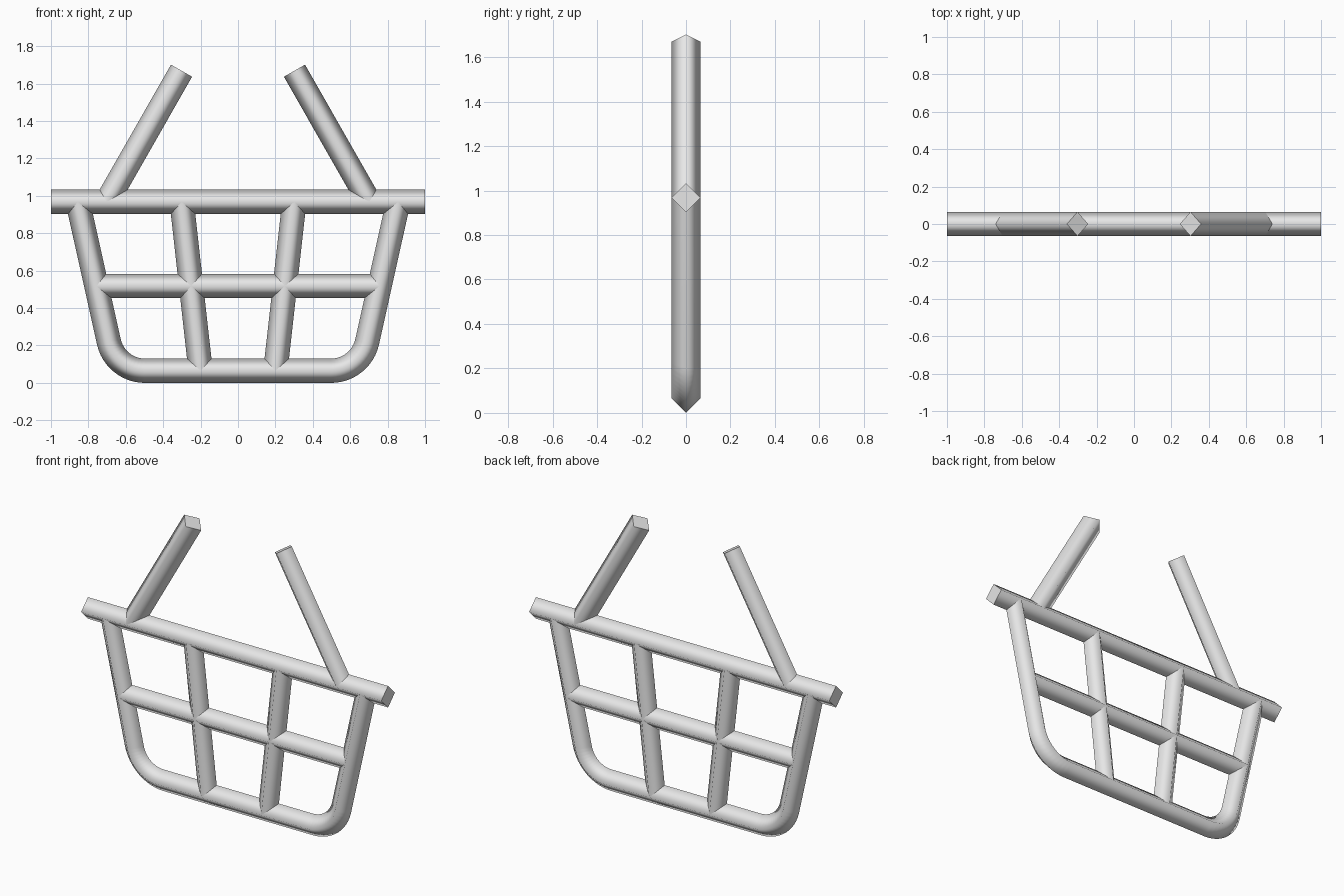
import bpy, bmesh, math
from mathutils import Vector

if "Cube" in bpy.data.objects:
    bpy.data.objects.remove(bpy.data.objects["Cube"])

R = 0.065                                   # half diagonal of the square tube
RAIL_Z, MID_Z, BASE_Z = 0.968, 0.518, R     # heights of the horizontal bars

grey = bpy.data.materials.new("light grey")
grey.diffuse_color = (0.8, 0.8, 0.8, 1)
grey.use_nodes = True
grey.node_tree.nodes["Principled BSDF"].inputs["Base Color"].default_value = grey.diffuse_color


def tube(name, path):
    """Sweep a diamond section along a path of (x, z) points, smooth sides and flat caps."""
    pts = [Vector((x, 0, z)) for x, z in path]
    bm = bmesh.new()
    rings = []
    for i, p in enumerate(pts):
        a = (p - pts[i - 1]).normalized() if i else None
        b = (pts[i + 1] - p).normalized() if i < len(pts) - 1 else None
        t = ((a or b) + (b or a)).normalized()
        miter = R / t.dot(a or b)
        n = Vector((-t.z, 0, t.x)) * miter
        y = Vector((0, R, 0))
        rings.append([bm.verts.new(p + d) for d in (n, y, -n, -y)])
    for r0, r1 in zip(rings, rings[1:]):
        for k in range(4):
            j = (k + 1) % 4
            bm.faces.new((r0[k], r0[j], r1[j], r1[k])).smooth = True
    for ring in (rings[0], rings[-1]):
        cap = bm.faces.new(ring)
        for e in cap.edges:
            e.smooth = False
    bmesh.ops.recalc_face_normals(bm, faces=bm.faces)
    mesh = bpy.data.meshes.new(name)
    bm.to_mesh(mesh)
    bm.free()
    mesh.materials.append(grey)
    obj = bpy.data.objects.new(name, mesh)
    bpy.context.collection.objects.link(obj)
    return obj


# Horizontal bars
tube("top_rail", [(-1, RAIL_Z), (1, RAIL_Z)])
tube("middle_rail", [(-0.757, MID_Z), (0.757, MID_Z)])

# Outer frame: sloping sides joined to the base by rounded corners
top_x, corner_x, tangent = 0.857, 0.656, 0.158
turn = math.atan2(RAIL_Z - BASE_Z, top_x - corner_x)
bend = tangent / math.tan(turn / 2)
cx, cz = corner_x - tangent, BASE_Z + bend
steps = 12
half = [(cx + bend * math.sin(turn * i / steps), cz - bend * math.cos(turn * i / steps))
        for i in range(steps + 1)] + [(top_x, RAIL_Z)]
tube("outer_frame", [(-x, z) for x, z in reversed(half)] + half)

# Mirrored uprights and handles
for side, s in (("left", -1), ("right", 1)):
    tube(side + "_upright", [(s * 0.2, BASE_Z), (s * 0.301, RAIL_Z)])
    tube(side + "_handle", [(s * 0.702, RAIL_Z), (s * 0.302, 1.669)])
